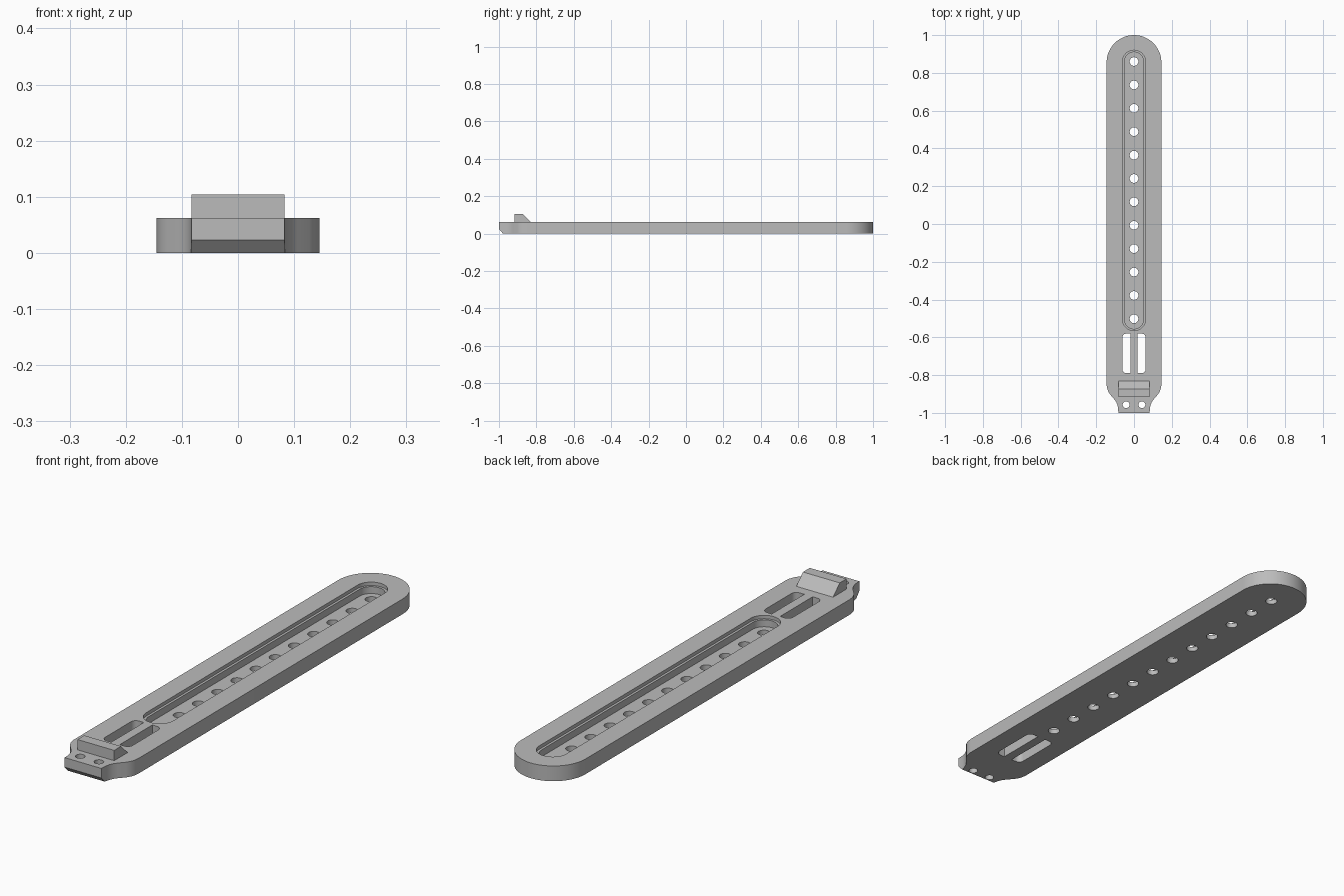
import bpy, bmesh, math
from mathutils import Vector

old = bpy.data.objects.get("Cube")
if old:
    bpy.data.objects.remove(old, do_unlink=True)

grey = bpy.data.materials.new("mid_grey")
grey.use_nodes = True
colour = (0.5, 0.5, 0.5, 1)
grey.diffuse_color = colour
grey.node_tree.nodes["Principled BSDF"].inputs["Base Color"].default_value = colour


def prism(name, profile, offset):
    """Extrude a closed loop of 3D points along offset."""
    bm = bmesh.new()
    face = bm.faces.new([bm.verts.new(p) for p in profile])
    res = bmesh.ops.extrude_face_region(bm, geom=[face])
    moved = [v for v in res["geom"] if isinstance(v, bmesh.types.BMVert)]
    bmesh.ops.translate(bm, verts=moved, vec=Vector(offset))
    bmesh.ops.recalc_face_normals(bm, faces=bm.faces)
    mesh = bpy.data.meshes.new(name)
    bm.to_mesh(mesh)
    bm.free()
    mesh.materials.append(grey)
    obj = bpy.data.objects.new(name, mesh)
    bpy.context.scene.collection.objects.link(obj)
    return obj


def arc(cx, cy, r, start, end, n=24):
    angles = [math.radians(start + (end - start) * i / n) for i in range(n + 1)]
    return [(cx + r * math.cos(a), cy + r * math.sin(a)) for a in angles]


def upright(name, outline, z0, z1):
    return prism(name, [(x, y, z0) for x, y in outline], (0, 0, z1 - z0))


def stadium(r, y0, y1):
    return arc(0, y1 - r, r, 0, 180) + arc(0, y0 + r, r, 180, 360)


def cut(target, cutter):
    mod = target.modifiers.new("cut", "BOOLEAN")
    mod.operation = "DIFFERENCE"
    mod.solver = "EXACT"
    mod.object = cutter
    cutter.hide_render = True
    bpy.context.view_layer.objects.active = target
    bpy.ops.object.modifier_apply(modifier=mod.name)
    bpy.data.objects.remove(cutter, do_unlink=True)


# Strap body: round at the back, shouldered down to a narrow tab in front
T = 0.062
HALF, TAB = 0.145, 0.083
shoulder = [(HALF, -0.85), (0.143, -0.868), (0.137, -0.886), (0.127, -0.902),
            (0.106, -0.926), (0.095, -0.941), (0.088, -0.957), (0.084, -0.975), (TAB, -1)]
outline = arc(0, 1 - HALF, HALF, 0, 180, 48)
outline += [(-x, y) for x, y in shoulder] + shoulder[::-1]
body = upright("strap_body", outline, 0, T)

# Long stepped channel
cut(body, upright("channel_lip", stadium(0.061, -0.565, 0.92), 0.048, 0.1))
cut(body, upright("channel", stadium(0.051, -0.555, 0.91), 0.02, 0.1))

# Row of adjustment holes
for i in range(12):
    y = 0.86 - i * 1.362 / 11
    cut(body, upright("hole", arc(0, y, 0.023, 0, 352.5, 47), -0.1, 0.1))

# Paired slots with rounded outer corners, and paired tab holes
for s in (1, -1):
    slot = [(0.019, -0.79)] + arc(0.04, -0.768, 0.022, -90, 0, 8)
    slot += arc(0.04, -0.602, 0.022, 0, 90, 8) + [(0.019, -0.58)]
    cut(body, upright("slot", [(s * x, y) for x, y in slot], -0.1, 0.2))
    cut(body, upright("tab_hole", arc(s * 0.042, -0.957, 0.018, 0, 345, 23), -0.1, 0.2))

# Chamfer under the tab's front edge
bevel = [(-0.2, -1.02, 0.044), (-0.2, -0.978, 0), (-0.2, -0.978, -0.05), (-0.2, -1.02, -0.05)]
cut(body, prism("tab_chamfer", bevel, (0.4, 0, 0)))

# Catch with a sloping back
catch = [(-TAB, -0.917, T - 0.005), (-TAB, -0.917, 0.104), (-TAB, -0.873, 0.104),
         (-TAB, -0.83, T), (-TAB, -0.83, T - 0.005)]
catch_obj = prism("catch_wedge", catch, (2 * TAB, 0, 0))

# Smooth curved walls, crisp edges
bpy.ops.object.select_all(action="DESELECT")
body.select_set(True)
bpy.context.view_layer.objects.active = body
bpy.ops.object.shade_smooth_by_angle(angle=math.radians(30))
